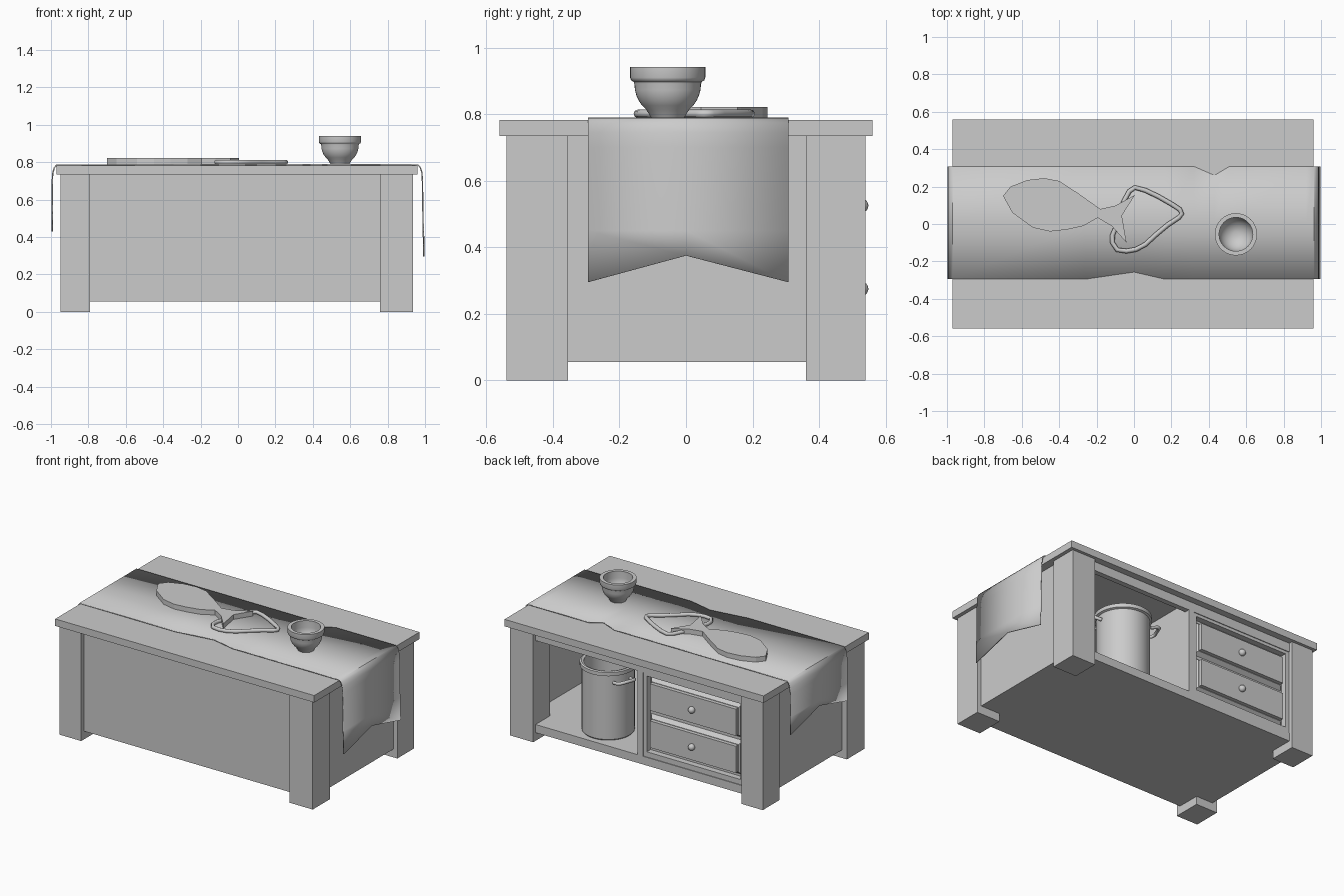
import bpy, bmesh, math
from mathutils import Vector

if "Cube" in bpy.data.objects:
    bpy.data.objects.remove(bpy.data.objects["Cube"])


def make(name, verts, faces, smooth=False):
    me = bpy.data.meshes.new(name)
    me.from_pydata(verts, [], faces)
    bm = bmesh.new()
    bm.from_mesh(me)
    bmesh.ops.recalc_face_normals(bm, faces=bm.faces)
    bm.to_mesh(me)
    bm.free()
    ob = bpy.data.objects.new(name, me)
    bpy.context.collection.objects.link(ob)
    if smooth:
        bpy.ops.object.select_all(action='DESELECT')
        ob.select_set(True)
        bpy.context.view_layer.objects.active = ob
        bpy.ops.object.shade_smooth_by_angle(angle=math.radians(40))
    return ob


def box(name, x0, x1, y0, y1, z0, z1, chamfer=0.0):
    """Box; chamfer shrinks the +y face to give a raised panel."""
    c = chamfer
    v = [(x0, y0, z0), (x1, y0, z0), (x1, y0, z1), (x0, y0, z1),
         (x0 + c, y1, z0 + c), (x1 - c, y1, z0 + c), (x1 - c, y1, z1 - c), (x0 + c, y1, z1 - c)]
    f = [(0, 1, 2, 3), (4, 5, 6, 7), (0, 1, 5, 4), (1, 2, 6, 5), (2, 3, 7, 6), (3, 0, 4, 7)]
    return make(name, v, f)


def lathe(name, profile, centre, n=40):
    """Revolve (radius, z) points; both ends are capped."""
    v = [(centre[0] + r * math.cos(2 * math.pi * i / n), centre[1] + r * math.sin(2 * math.pi * i / n), z)
         for r, z in profile for i in range(n)]
    f = [(j * n + i, j * n + (i + 1) % n, (j + 1) * n + (i + 1) % n, (j + 1) * n + i)
         for j in range(len(profile) - 1) for i in range(n)]
    f += [tuple(range(n)), tuple(range(len(v) - n, len(v)))]
    return make(name, v, f, True)


def tube(name, pts, r, cyclic=False):
    cu = bpy.data.curves.new(name, 'CURVE')
    cu.dimensions = '3D'
    cu.bevel_depth = r
    cu.bevel_resolution = 2
    cu.use_fill_caps = True
    sp = cu.splines.new('POLY')
    sp.points.add(len(pts) - 1)
    for p, co in zip(sp.points, pts):
        p.co = (*co, 1)
    sp.use_cyclic_u = cyclic
    ob = bpy.data.objects.new(name, cu)
    bpy.context.collection.objects.link(ob)
    return ob


# Table top and legs
box("table_top", -0.97, 0.96, -0.56, 0.56, 0.735, 0.782)
for sx, (xa, xb) in (("left", (-0.95, -0.79)), ("right", (0.76, 0.935))):
    for sy, (ya, yb) in (("front", (-0.54, -0.355)), ("back", (0.36, 0.54))):
        box(f"{sy}_{sx}_leg", xa, xb, ya, yb, 0, 0.735)

# Cabinet panels, shelf, divider and back rails
box("front_panel", -0.79, 0.76, -0.51, -0.48, 0.055, 0.735)
box("left_panel", -0.915, -0.885, -0.355, 0.36, 0.055, 0.735)
box("right_panel", 0.875, 0.905, -0.355, 0.36, 0.055, 0.735)
box("bottom_shelf", -0.79, 0.76, -0.48, 0.515, 0.055, 0.11)
box("bottom_shelf_left", -0.885, -0.79, -0.355, 0.36, 0.055, 0.11)
box("bottom_shelf_right", 0.76, 0.875, -0.355, 0.36, 0.055, 0.11)
box("divider", -0.04, 0.0, -0.48, 0.515, 0.11, 0.735)
box("top_rail", -0.79, 0.76, 0.48, 0.515, 0.675, 0.735)

# Drawer bay with moulded frame, two raised drawers and knobs
box("drawer_backing", -0.79, -0.04, 0.44, 0.47, 0.11, 0.675)
box("drawer_frame_bottom", -0.79, -0.04, 0.47, 0.51, 0.11, 0.145)
box("drawer_frame_top", -0.79, -0.04, 0.47, 0.51, 0.655, 0.675)
box("drawer_frame_left", -0.79, -0.765, 0.47, 0.51, 0.145, 0.655)
box("drawer_frame_right", -0.065, -0.04, 0.47, 0.51, 0.145, 0.655)
for label, z in (("lower", 0.275), ("upper", 0.525)):
    box(f"{label}_drawer", -0.76, -0.07, 0.47, 0.495, z - 0.115, z + 0.115, 0.022)
    box(f"{label}_drawer_face", -0.735, -0.095, 0.49, 0.52, z - 0.09, z + 0.09)
    bpy.ops.mesh.primitive_uv_sphere_add(segments=20, ring_count=12, radius=0.022,
                                         location=(-0.41, 0.526, z))
    bpy.context.object.name = f"{label}_drawer_knob"
    bpy.ops.object.shade_smooth()

# Cooking pot with two bent handles
px, py = 0.355, 0.32
lathe("pot", [(0.155, 0.11), (0.162, 0.118), (0.162, 0.545), (0.175, 0.55), (0.175, 0.575),
              (0.165, 0.58), (0.15, 0.575), (0.15, 0.13)], (px, py))
for side, ang in (("outer", 158), ("inner", -22)):
    a = math.radians(ang)
    d, t = Vector((math.cos(a), math.sin(a), 0)), Vector((-math.sin(a), math.cos(a), 0))
    pts = [Vector((px, py, z)) + d * r + t * w for r, w, z in
           ((0.155, -0.06, 0.50), (0.20, -0.06, 0.51), (0.215, -0.045, 0.515),
            (0.215, 0.045, 0.515), (0.20, 0.06, 0.51), (0.155, 0.06, 0.50))]
    tube(f"pot_{side}_handle", pts, 0.011)

# Table runner: (x, front z, middle z, back z, front y, back y) per row
F, B = -0.295, 0.308
flat = 0.786
rows = [(-0.993, 0.43, 0.51, 0.43, F, B)]
rows += [(x, z, z, z, F, B) for x, z in
         ((-0.993, 0.55), (-0.993, 0.70), (-0.99, 0.745), (-0.982, 0.77), (-0.97, flat))]
rows += [(x, flat, flat, flat, f, b) for x, f, b in
         ((-0.26, F, B), (0.0, -0.257, B), (0.165, F, B), (0.32, F, B),
          (0.43, F, 0.26), (0.51, F, B), (0.92, F, B))]
rows += [(x, z, z, z, F, B) for x, z in
         ((0.962, flat), (0.975, 0.772), (0.983, 0.745), (0.986, 0.70), (0.99, 0.45))]
rows += [(0.994, 0.295, 0.375, 0.295, F, B)]
verts = []
for x, zf, zm, zb, yf, yb in rows:
    verts += [(x, yf, zf), (x, 0, zm), (x, yb, zb)]
faces = [(3 * i + k, 3 * i + k + 1, 3 * i + k + 4, 3 * i + k + 3)
         for i in range(len(rows) - 1) for k in (0, 1)]
runner = make("table_runner", verts, faces, True)
mod = runner.modifiers.new("thickness", 'SOLIDIFY')
mod.thickness = 0.007
mod.offset = 0

# Fish-shaped board
fish = [(-0.70, 0.15), (-0.66, 0.20), (-0.57, 0.235), (-0.48, 0.245), (-0.40, 0.23), (-0.30, 0.165),
        (-0.18, 0.08), (-0.10, 0.098), (0.005, 0.155), (-0.065, 0.045), (-0.04, -0.10), (-0.12, -0.01),
        (-0.195, 0.033), (-0.27, -0.01), (-0.36, -0.03), (-0.45, -0.04), (-0.54, -0.02), (-0.65, 0.06)]
n = len(fish)
make("fish_board", [(x, y, z) for z in (0.789, 0.822) for x, y in fish],
     [tuple(range(n)), tuple(range(n, 2 * n))] +
     [(i, (i + 1) % n, n + (i + 1) % n, n + i) for i in range(n)])

# Cord loop under the tail
loop = [(0.005, 0.195), (0.06, 0.18), (0.13, 0.147), (0.20, 0.107), (0.245, 0.078), (0.256, 0.055),
        (0.24, 0.035), (0.18, -0.005), (0.12, -0.055), (0.06, -0.11), (0.01, -0.136), (-0.04, -0.145),
        (-0.09, -0.138), (-0.115, -0.10), (-0.115, -0.06), (-0.09, 0.0), (-0.075, 0.06),
        (-0.055, 0.12), (-0.025, 0.175)]
tube("cord_loop", [(x, y, 0.801) for x, y in loop], 0.0125, True)

# Bowl with thick rim band
outer = [(0.10 * math.sin(math.radians(a)), 0.89 - 0.10 * math.cos(math.radians(a))) for a in range(30, 91, 10)]
outer[0] = (0.05, 0.790)
inner = [(0.09 * math.sin(math.radians(a)), 0.895 - 0.088 * math.cos(math.radians(a))) for a in range(90, 5, -10)]
lathe("bowl", outer + [(0.102, 0.897), (0.110, 0.902), (0.113, 0.91), (0.113, 0.941), (0.09, 0.941)] + inner,
      (0.545, -0.055))
